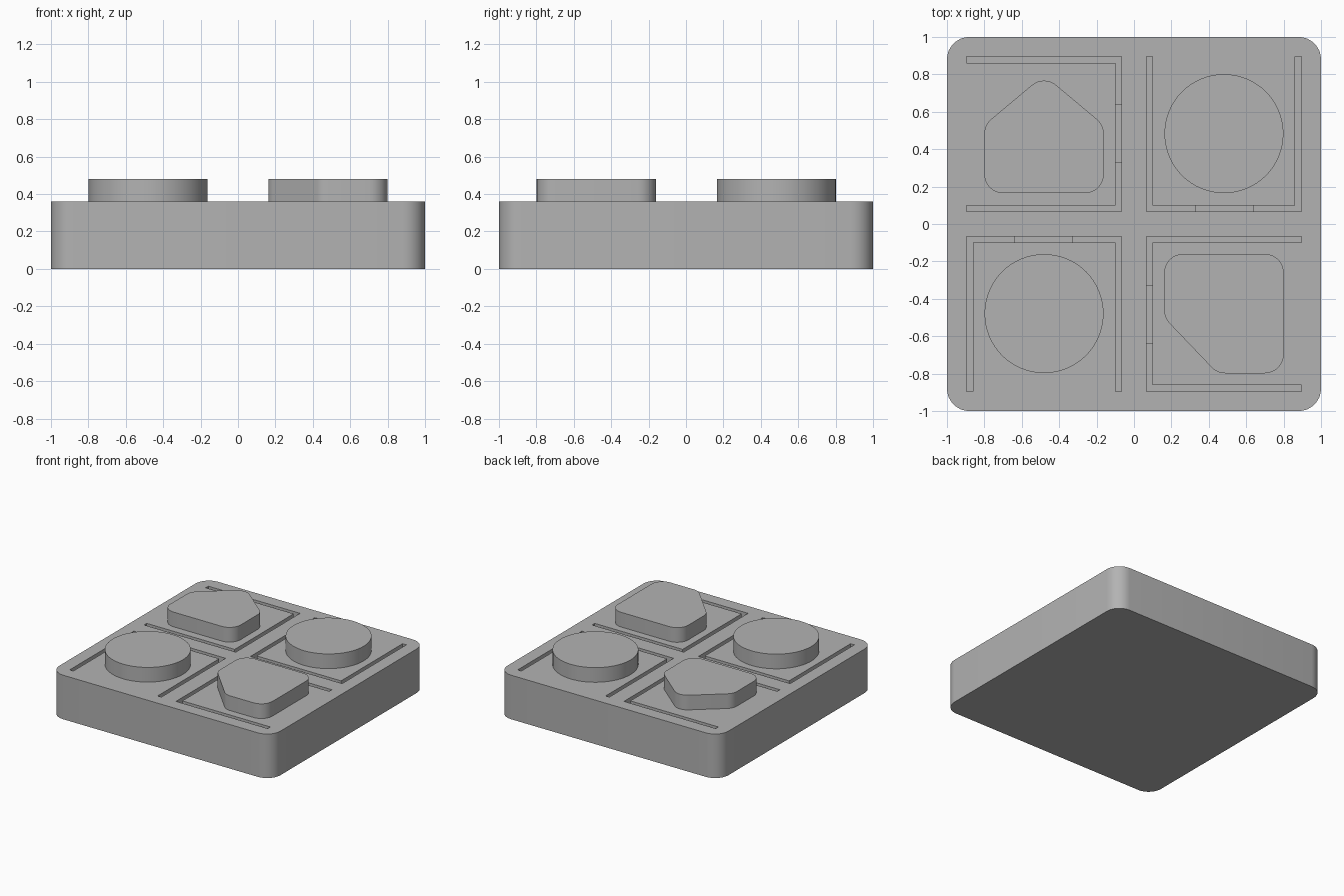
import bpy, bmesh, math
from mathutils import Vector

if "Cube" in bpy.data.objects:
    bpy.data.objects.remove(bpy.data.objects["Cube"])

grey = bpy.data.materials.new("plain_grey")
grey.diffuse_color = (0.45, 0.45, 0.45, 1)
grey.use_nodes = True
grey.node_tree.nodes["Principled BSDF"].inputs["Base Color"].default_value = grey.diffuse_color


def rounded(points, r, steps=8):
    """Round every corner of a counter-clockwise convex outline."""
    out = []
    for i, p in enumerate(points):
        p = Vector(p)
        a = (Vector(points[i - 1]) - p).normalized()
        b = (Vector(points[(i + 1) % len(points)]) - p).normalized()
        half = a.angle(b) / 2
        centre = p + (a + b).normalized() * r / math.sin(half)
        start = p + a * r / math.tan(half) - centre
        sweep = math.pi - 2 * half
        for k in range(steps + 1):
            t = sweep * k / steps
            c, s = math.cos(t), math.sin(t)
            out.append((centre.x + start.x * c - start.y * s,
                        centre.y + start.x * s + start.y * c))
    return out


def prism(name, outline, z0, z1):
    """Extrude a flat outline from z0 to z1."""
    bm = bmesh.new()
    face = bm.faces.new([bm.verts.new((x, y, z0)) for x, y in outline])
    top = bmesh.ops.extrude_face_region(bm, geom=[face])["geom"]
    for v in top:
        if isinstance(v, bmesh.types.BMVert):
            v.co.z = z1
    bmesh.ops.recalc_face_normals(bm, faces=bm.faces)
    mesh = bpy.data.meshes.new(name)
    bm.to_mesh(mesh)
    bm.free()
    mesh.materials.append(grey)
    obj = bpy.data.objects.new(name, mesh)
    bpy.context.collection.objects.link(obj)
    return obj


def smooth(obj):
    bpy.ops.object.select_all(action='DESELECT')
    obj.select_set(True)
    bpy.context.view_layer.objects.active = obj
    bpy.ops.object.shade_smooth_by_angle(angle=math.radians(25))


BASE, TOP = 0.36, 0.48

# base block with rounded vertical corners
base = prism("base_block", rounded([(-1, -1), (1, -1), (1, 1), (-1, 1)], 0.12), 0, BASE)

# U-shaped slots round each pad: closed end towards the middle, one per quadrant
IN, OUT, W = 0.066, 0.896, 0.034
U = [(OUT, IN), (OUT, IN + W), (IN + W, IN + W), (IN + W, OUT - W),
     (OUT, OUT - W), (OUT, OUT), (IN, OUT), (IN, IN)]
LIP = [(IN, 0.325), (IN + W, 0.325), (IN + W, 0.64), (IN, 0.64)]
for label, sx, sy, turn in (("back_left", -1, 1, False), ("back_right", 1, 1, True),
                            ("front_left", -1, -1, True), ("front_right", 1, -1, False)):
    def place(pts):
        return [(sx * (y if turn else x), sy * (x if turn else y)) for x, y in pts]
    cutter = prism(label + "_slot_cutter", place(U), BASE - 0.10, BASE + 0.1)
    # ledge that makes the middle of the closed end shallower
    ledge = prism(label + "_slot_ledge", place(LIP), BASE - 0.12, BASE - 0.05)
    for target, tool in ((cutter, ledge), (base, cutter)):
        mod = target.modifiers.new("cut", 'BOOLEAN')
        mod.operation, mod.solver, mod.object = 'DIFFERENCE', 'EXACT', tool
        tool.hide_render = True
        tool.hide_set(True)

# bake the slots into the base, then drop the cutters
dg = bpy.context.evaluated_depsgraph_get()
baked = bpy.data.meshes.new_from_object(base.evaluated_get(dg))
base.modifiers.clear()
base.data = baked
for obj in list(bpy.data.objects):
    if "_slot_" in obj.name:
        bpy.data.objects.remove(obj)
smooth(base)

# raised pads: two discs, a house shape and a square with one cut corner
disc = [(0.318 * math.cos(a), 0.318 * math.sin(a))
        for a in (math.tau * i / 64 for i in range(64))]
house = [(-0.80, 0.165), (-0.162, 0.165), (-0.162, 0.53), (-0.481, 0.797), (-0.80, 0.53)]
cut_square = [(0.162, -0.502), (0.445, -0.798), (0.80, -0.798), (0.80, -0.16), (0.162, -0.16)]
pads = {
    "front_left_disc": [(x - 0.481, y - 0.479) for x, y in disc],
    "back_right_disc": [(x + 0.481, y + 0.483) for x, y in disc],
    "house_pad": rounded(house, 0.1),
    "cut_corner_pad": rounded(cut_square, 0.1),
}
for name, outline in pads.items():
    smooth(prism(name, outline, BASE - 0.02, TOP))
